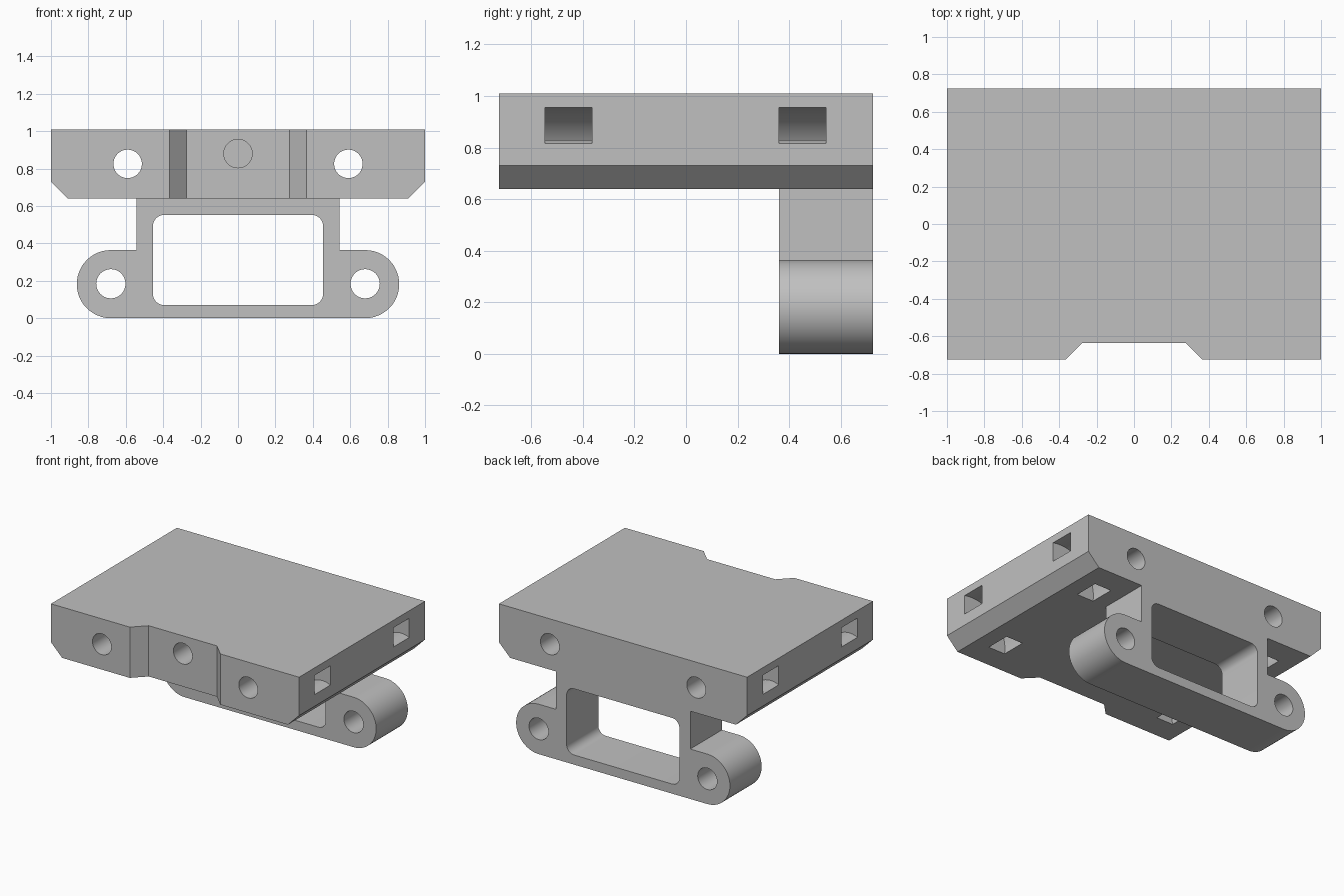
import bpy
import bmesh
from math import cos, sin, radians

cube = bpy.data.objects.get("Cube")
if cube:
    bpy.data.objects.remove(cube, do_unlink=True)

grey = bpy.data.materials.new("plain grey")
grey.use_nodes = True
grey.diffuse_color = (0.53, 0.53, 0.53, 1)
grey.node_tree.nodes["Principled BSDF"].inputs["Base Color"].default_value = grey.diffuse_color

BACK = 0.725      # half depth of the plate
UNDER = 0.64      # underside height of the plate
TOP = 1.01


def arc(cx, cz, r, start, end, steps=24):
    angles = [radians(start + (end - start) * i / steps) for i in range(steps + 1)]
    return [(cx + r * cos(a), cz + r * sin(a)) for a in angles]


def mirrored(half):
    """Close a right-hand outline with its mirror image."""
    return half + [(-x, z) for x, z in reversed(half)]


def prism(name, profile, lo, hi, axis="y"):
    """Extrude an xz profile along y, or an xy profile along z."""
    place = (lambda p, d: (p[0], d, p[1])) if axis == "y" else (lambda p, d: (p[0], p[1], d))
    bm = bmesh.new()
    ends = [[bm.verts.new(place(p, d)) for p in profile] for d in (lo, hi)]
    bm.faces.new(ends[0])
    bm.faces.new(ends[1])
    for i in range(len(profile)):
        j = (i + 1) % len(profile)
        bm.faces.new((ends[0][i], ends[0][j], ends[1][j], ends[1][i]))
    bmesh.ops.recalc_face_normals(bm, faces=bm.faces)
    mesh = bpy.data.meshes.new(name)
    bm.to_mesh(mesh)
    bm.free()
    mesh.materials.append(grey)
    obj = bpy.data.objects.new(name, mesh)
    bpy.context.collection.objects.link(obj)
    return obj


def cylinder(x, z, r, lo, hi):
    return prism("hole_cutter", arc(x, z, r, 0, 352.5, 47), lo, hi)


def cut(obj, cutter):
    bpy.context.view_layer.objects.active = obj
    mod = obj.modifiers.new("cut", "BOOLEAN")
    mod.operation = "DIFFERENCE"
    mod.solver = "EXACT"
    mod.object = cutter
    bpy.ops.object.modifier_apply(modifier=mod.name)
    bpy.data.objects.remove(cutter, do_unlink=True)


def finish(obj):
    bpy.ops.object.select_all(action="DESELECT")
    obj.select_set(True)
    bpy.context.view_layer.objects.active = obj
    bpy.ops.object.shade_smooth_by_angle(angle=radians(30))


# Mounting plate with chamfered lower edges
plate = prism("mounting_plate", mirrored([(0.91, UNDER), (1, 0.73), (1, TOP)]), -BACK, BACK)

# Tapered notch in the front edge
cut(plate, prism("notch_cutter", mirrored([(0.465, -0.825), (0.275, -0.635)]), 0.5, 1.2, "z"))

# Blind hole in the notch, and a through hole on each side
cut(plate, cylinder(0, 0.88, 0.076, -0.9, -0.05))
for side in (-1, 1):
    cut(plate, cylinder(side * 0.59, 0.825, 0.076, -0.9, 0.9))

# Curved tie slots running from the sides to the underside
slot = arc(0.935, 0.68, 0.15, 45, 210) + arc(0.935, 0.68, 0.283, 210, 45)
for side in (-1, 1):
    for y in (-0.455, 0.452):
        cut(plate, prism("slot_cutter", [(side * x, z) for x, z in slot], y - 0.091, y + 0.091))
finish(plate)

# Hanging bracket with rounded ears
ear = arc(0.68, 0.182, 0.182, -90, 90)
bracket = prism("hanging_bracket", mirrored(ear + [(0.542, 0.364), (0.542, UNDER)]), 0.36, BACK)

# Rounded window and ear holes
window = arc(0.395, 0.13, 0.06, -90, 0, 10) + arc(0.395, 0.492, 0.06, 0, 90, 10)
cut(bracket, prism("window_cutter", mirrored(window), 0.2, 0.9))
for side in (-1, 1):
    cut(bracket, cylinder(side * 0.68, 0.184, 0.078, 0.2, 0.9))
finish(bracket)
